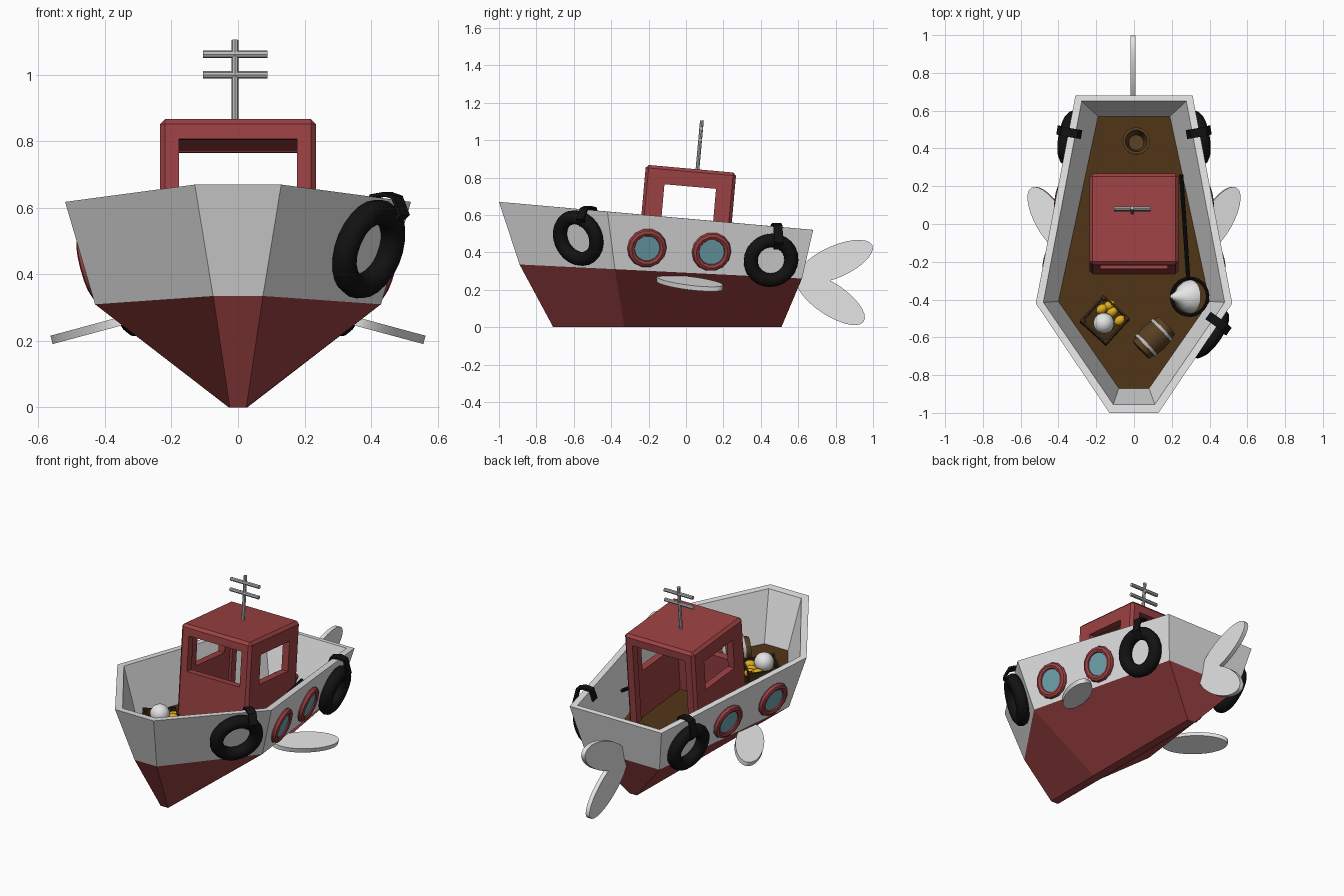
import bpy, bmesh, math
from mathutils import Vector as V, Matrix as M

if "Cube" in bpy.data.objects:
    bpy.data.objects.remove(bpy.data.objects["Cube"])

def material(name, r, g, b):
    m = bpy.data.materials.new(name)
    m.diffuse_color = (r, g, b, 1)
    m.use_nodes = True
    m.node_tree.nodes["Principled BSDF"].inputs["Base Color"].default_value = m.diffuse_color
    return m

WHITE = material("off_white", .78, .78, .78)
RED = material("hull_red", .33, .053, .055)
BLACK = material("rubber_black", .006, .006, .006)
DECK = material("deck_brown", .076, .033, .008)
WOOD = material("dark_wood", .045, .022, .007)
OAK = material("barrel_wood", .1, .05, .015)
GLASS = material("glass_blue", .16, .38, .44)
YELLOW = material("fruit_yellow", .75, .42, .012)
METAL = material("metal_grey", .5, .5, .5)

TILT = -.089                                   # the deck, rim and cabin all fall to the stern
RX = M.Rotation(TILT, 4, 'X')
deck_z = lambda y: .33 + TILT * (y + .41)

def make(name, bm, mats, mat=M(), smooth=False):
    bmesh.ops.recalc_face_normals(bm, faces=bm.faces)
    me = bpy.data.meshes.new(name)
    bm.to_mesh(me)
    bm.free()
    for m in (mats if isinstance(mats, list) else [mats]):
        me.materials.append(m)
    ob = bpy.data.objects.new(name, me)
    ob.matrix_world = mat
    bpy.context.collection.objects.link(ob)
    if smooth:
        bpy.ops.object.select_all(action='DESELECT')
        ob.select_set(True)
        bpy.context.view_layer.objects.active = ob
        bpy.ops.object.shade_smooth_by_angle(angle=math.radians(40))
    return ob

def frame(c, n):
    return M.Translation(c) @ V(n).to_track_quat('Z', 'Y').to_matrix().to_4x4()

def box(bm, lo, hi):
    lo, hi = V(lo), V(hi)
    bmesh.ops.create_cube(bm, size=1, matrix=M.Translation((lo + hi) / 2) @ M.Diagonal((*(hi - lo), 1)))

def lathe(name, profile, mats, mat, n=16, closed=False, smooth=True):
    """Turn (radius, height) points about local z."""
    bm = bmesh.new()
    rings = [[bm.verts.new((r * math.cos(2*math.pi*i/n), r * math.sin(2*math.pi*i/n), z)) for i in range(n)]
             for r, z in profile]
    pairs = list(zip(rings, rings[1:])) + ([(rings[-1], rings[0])] if closed else [])
    for a, b in pairs:
        for i in range(n):
            bm.faces.new((a[i], a[(i+1) % n], b[(i+1) % n], b[i]))
    if not closed:
        bm.faces.new(rings[0])
        bm.faces.new(rings[-1])
    return make(name, bm, mats, mat, smooth)

def ring(name, R, r, mats, mat, n=24, k=10):
    pts = [(R + r*math.cos(2*math.pi*j/k), r*math.sin(2*math.pi*j/k)) for j in range(k)]
    return lathe(name, pts, mats, mat, n, closed=True)

def rod(name, a, b, r, mats, n=8):
    a, b = V(a), V(b)
    return lathe(name, [(r, 0), (r, (b - a).length)], mats, frame(a, b - a), n)

# --- hull: outer skin, rim, inner skin and deck from half outlines bow, middle, stern
BOTTOM = [(.025, -.71, 0), (.028, -.33, 0), (.025, .51, 0)]
WATER = [(.075, -.89, .335), (.43, -.38, .31), (.255, .62, .26)]
TOP = [(.13, -1, .67), (.52, -.42, .618), (.31, .68, .52)]
INNER = [(.11, -.955, .666), (.48, -.415, .618), (.277, .65, .523)]
FLOOR = [(x, y, deck_z(y)) for x, y in ((.08, -.87), (.40, -.41), (.19, .57))]

bm = bmesh.new()
loops = [[bm.verts.new(p) for p in half] + [bm.verts.new((-x, y, z)) for x, y, z in reversed(half)]
         for half in (BOTTOM, WATER, TOP, INNER, FLOOR)]
bm.faces.new(loops[0]).material_index = 1
bm.faces.new(loops[4]).material_index = 2
for k, (a, b) in enumerate(zip(loops, loops[1:])):
    for i in range(6):
        j = (i + 1) % 6
        bm.faces.new((a[i], a[j], b[j], b[i])).material_index = 1 if k == 0 else 0
make("hull", bm, [WHITE, RED, DECK])

def on_panel(i, y, z, s, off):
    """Point and normal on the upper side panel i (0 bow, 1 side)."""
    a, b, c = V(TOP[i]), V(TOP[i+1]), V(WATER[1])
    n = (b - a).cross(c - a).normalized()
    n = n if n.x > 0 else -n
    x = a.x - (n.y*(y - a.y) + n.z*(z - a.z)) / n.x
    p = V((x, y, z)) + n * off
    return V((p.x*s, p.y, p.z)), V((n.x*s, n.y, n.z))

# --- portholes on both sides
for s in (1, -1):
    for y, z in ((-.21, .425), (.135, .405)):
        p, n = on_panel(1, y, z, s, .008)
        ring("porthole_frame", .086, .021, RED, frame(p, n), 14, 8)
        lathe("porthole_glass", [(.075, 0), (.075, .008)], GLASS, frame(p, n), 14)

# --- tyre fenders hung on straps over the rim
for i, y, z, s, R in ((0, -.56, .485, 1, .117), (1, .45, .365, 1, .11), (1, .45, .365, -1, .11)):
    p, n = on_panel(i, y, z, s, .03)
    ring("tyre_fender", R, .038, BLACK, frame(p, n))
    sy = y + .035
    rz = .67 + TILT * (sy + 1)
    h = V((n.x, n.y, 0)).normalized()
    side = h.cross(V((0, 0, 1))) * .024
    low, _ = on_panel(i, sy, z + R - .045, s, .045)
    mid, _ = on_panel(i, sy, z + R, s, .075)
    rim, _ = on_panel(i, sy, rz, s, 0)
    path = [low, mid, rim + h*.035 + V((0, 0, .004)), rim + V((0, 0, .014)),
            rim - h*.045 + V((0, 0, .008)), rim - h*.065 - V((0, 0, .05))]
    bm = bmesh.new()
    rows = [(bm.verts.new(q - side), bm.verts.new(q + side)) for q in path]
    for a, b in zip(rows, rows[1:]):
        bm.faces.new((a[0], a[1], b[1], b[0]))
    m = make("fender_strap", bm, BLACK).modifiers.new("thickness", 'SOLIDIFY')
    m.thickness, m.offset = .012, 0

# --- side fins and tail fins: flat ellipses
def fin(name, c, major, minor, a=.205, b=.083, t=.026):
    u, v = V(major).normalized(), V(minor)
    w = u.cross(v).normalized()
    v = w.cross(u)
    mat = M.Translation(c) @ M((u, v, w)).transposed().to_4x4() @ M.Diagonal((a, b, t, 1))
    lathe(name, [(1, -.5), (1, .5)], WHITE, mat, 28)

for s in (1, -1):
    fin("side_fin", (.442*s, .02, .235), (.5*s, .87, -.135), (.87*s, -.5, -.235), .2, .08)
for name, y, z, deg in (("upper_tail_fin", .80, .35, 24), ("lower_tail_fin", .772, .15, -34)):
    t = math.radians(deg)
    fin(name, (-.005, y, z), (0, math.cos(t), math.sin(t)), (0, -math.sin(t), math.cos(t)), .215, .085)

# --- cabin: bevelled box, hollowed, with windows and an open back
CAB = M.Translation((0, 0, .29)) @ RX
bm = bmesh.new()
box(bm, (-.235, -.265, -.02), (.235, .22, .557))
bmesh.ops.bevel(bm, geom=[e for e in bm.edges if max(v.co.z for v in e.verts) > .5],
                offset=.016, segments=1, affect='EDGES')
cabin = make("cabin", bm, RED, CAB)
cuts = [((-.192, -.22, -.1), (.192, .175, .5)),       # inside
        ((-.178, -.4, .285), (.178, -.1, .496)),      # front window
        ((-.178, .1, -.1), (.178, .4, .496)),         # open back
        ((-.4, -.157, .285), (.4, .12, .462))]        # side windows
bpy.context.view_layer.objects.active = cabin
for lo, hi in cuts:
    bm = bmesh.new()
    box(bm, lo, hi)
    cutter = make("cabin_cutter", bm, RED, CAB)
    cutter.hide_render = True
    m = cabin.modifiers.new("cut", 'BOOLEAN')
    m.object, m.operation, m.solver = cutter, 'DIFFERENCE', 'EXACT'
    bpy.ops.object.modifier_apply(modifier=m.name)
    bpy.data.objects.remove(cutter)

# --- mast with two crossbars
rod("mast", (-.009, .06, .83), (-.009, .085, 1.105), .01, METAL)
for y, z in ((.076, 1.0), (.081, 1.062)):
    rod("mast_crossbar", (-.105, y, z), (.088, y, z), .011, METAL)

# --- crate with slatted sides, fruit and a ball
CR = M.Translation((-.155, -.515, deck_z(-.515))) @ RX @ M.Rotation(math.radians(-42), 4, 'Z')
bm = bmesh.new()
box(bm, (-.085, -.085, .002), (.085, .085, .05))
for s in (1, -1):
    for t in (1, -1):
        box(bm, (s*.082 - .011, t*.082 - .011, 0), (s*.082 + .011, t*.082 + .011, .115))
    for z in (.01, .065):
        box(bm, (-.09, s*.088 - .005, z), (.09, s*.088 + .005, z + .045))
        box(bm, (s*.088 - .005, -.09, z), (s*.088 + .005, .09, z + .045))
make("crate", bm, WOOD, CR)

def ball(name, x, y, h, r, mats, sx=1):
    bm = bmesh.new()
    bmesh.ops.create_uvsphere(bm, u_segments=16, v_segments=10, radius=r)
    make(name, bm, mats, M.Translation((x, y, deck_z(y) + h)) @ M.Rotation(.6, 4, 'Z')
         @ M.Diagonal((sx, 1, 1, 1)), True)

ball("white_ball", -.16, -.525, .115, .056, WHITE)
for x, y in ((-.17, -.45), (-.13, -.43), (-.115, -.465), (-.075, -.51)):
    ball("fruit", x, y, .085, .025, YELLOW, 1.3)

# --- barrel on its side with two hoops
axis = V((.72, .69, -.06)).normalized()
BA = frame((.105, -.602, deck_z(-.6) + .082), axis)
lathe("barrel", [(.055, -.095), (.063, -.095), (.074, -.05), (.08, 0), (.074, .05), (.063, .095), (.055, .095)],
      OAK, BA, 16)
for z in (-.058, .058):
    lathe("barrel_hoop", [(.06, z - .008), (.077, z - .008), (.077, z + .008), (.06, z + .008)],
          METAL, BA, 16, True)

# --- bucket at the stern
lathe("bucket", [(.048, 0), (.068, .1), (.072, .1), (.072, .112), (.058, .112), (.04, .015)], OAK,
      M.Translation((.012, .43, deck_z(.43))) @ RX, 18)

# --- landing net leaning beside the cabin
NC = V((.295, -.385, deck_z(-.385) + .045))
ring("net_hoop", .098, .009, BLACK, frame(NC, (-.25, .05, 1)), 24, 8)
lathe("net_bag", [(.09, 0), (.085, .025), (.062, .06), (.035, .085), (.012, .125), (.004, .135)], WHITE,
      frame(NC + V((.005, 0, -.01)), (-.8, 0, .6)), 18)
rod("net_handle", NC + V((-.008, .095, 0)), (.25, .26, deck_z(.26) + .2), .011, BLACK)
